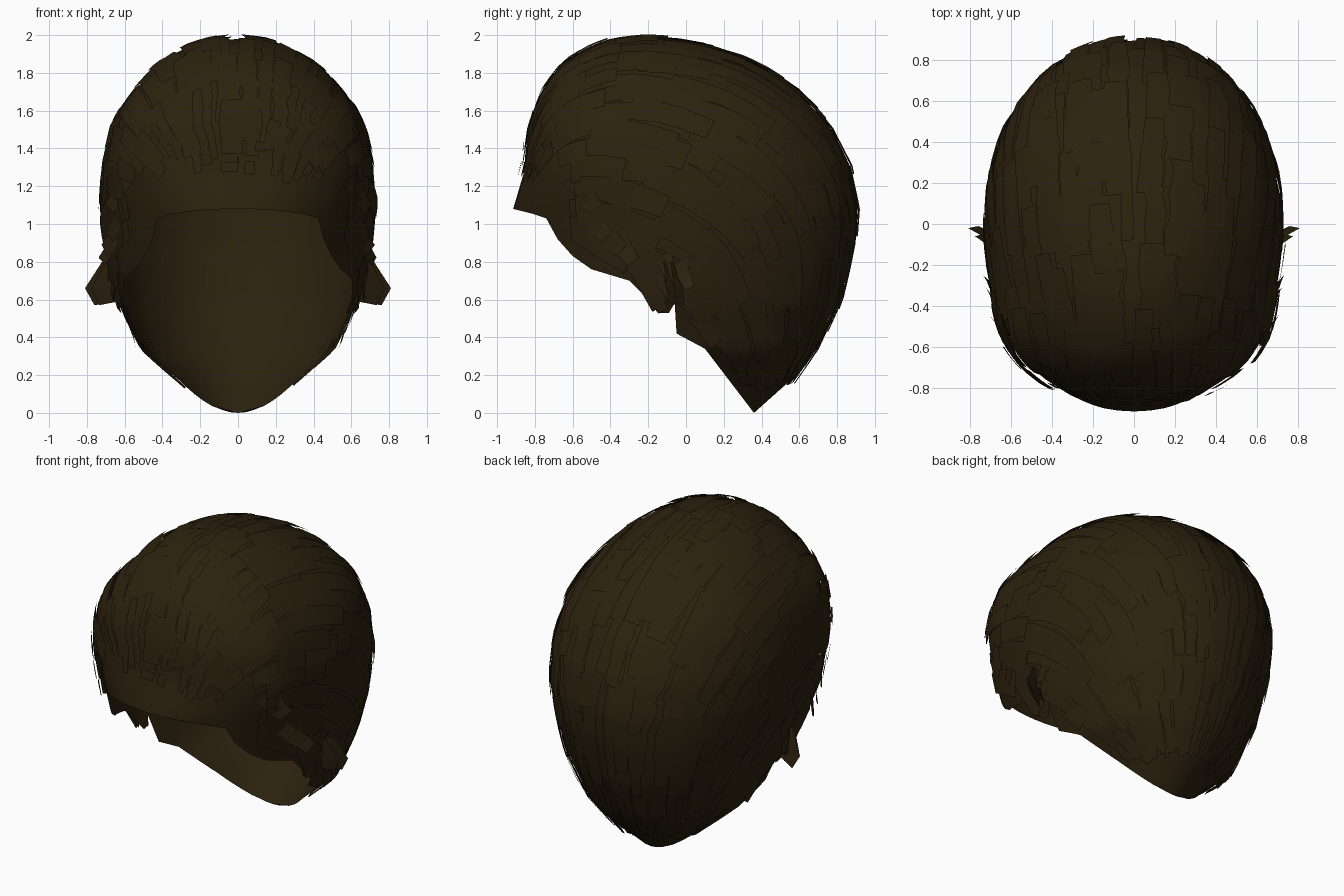
import bpy, bmesh, math, random
from mathutils import Vector

if "Cube" in bpy.data.objects:
    bpy.data.objects.remove(bpy.data.objects["Cube"])

random.seed(7)
hair = bpy.data.materials.new("dark_brown_hair")
hair.diffuse_color = (0.025, 0.0155, 0.0045, 1)
hair.use_nodes = True
hair.node_tree.nodes["Principled BSDF"].inputs["Base Color"].default_value = hair.diffuse_color

# Head levels: height, front y, back y, half width, front roundness
LEVELS = [(0.00, -.30, .36, .20, 2), (0.17, -.50, .55, .33, 2), (0.35, -.60, .68, .51, 2),
          (0.60, -.80, .80, .62, 2), (0.75, -.86, .84, .66, 2), (0.90, -.89, .875, .69, 2),
          (1.08, -.915, .895, .71, 2.1), (1.30, -.85, .855, .70, 2.7), (1.50, -.82, .76, .655, 2.8),
          (1.60, -.79, .68, .61, 2.7), (1.70, -.75, .58, .54, 2.5), (1.80, -.68, .44, .45, 2.3),
          (1.87, -.60, .31, .36, 2.1), (1.93, -.49, .13, .25, 2), (1.965, -.38, -.04, .14, 2),
          (1.98, -.23, -.19, .02, 2)]
# Lower rim in the side plane: nape, behind the ear, sideburn, temple, hairline
RIM = [(.36, 0), (.23, .17), (.10, .34), (-.05, .42), (-.06, .58), (-.09, .53), (-.15, .53),
       (-.20, .60), (-.30, .70), (-.50, .76), (-.60, .83), (-.68, .92), (-.74, 1.03),
       (-.80, 1.05), (-.86, 1.07), (-.90, 1.08), (-.915, 1.08)]
# Smoothed rim that the lowest locks follow, front to back
LOW = [(-.84, 1.09), (-.62, .93), (-.40, .79), (-.20, .68), (-.02, .52), (.12, .38), (.36, .06)]
EAR = Vector((0.0, 0.85))


def half_width(y, z):
    """Half width of the head at a point of the side plane."""
    z = min(max(z, 0), 1.98)
    for lo, hi in zip(LEVELS, LEVELS[1:]):
        if z <= hi[0]:
            k = (z - lo[0]) / (hi[0] - lo[0])
            f, b, w, n = (p + (q - p) * k for p, q in zip(lo[1:], hi[1:]))
            break
    d = (y - (f + b) / 2) / ((b - f) / 2)
    if d > 0:
        n = 2.1
    return w * max(0, 1 - abs(d) ** n) ** (1 / n)


def resample(points, spacing):
    out = []
    for p, q in zip(points, points[1:]):
        steps = max(1, round((q - p).length / spacing))
        out += [p.lerp(q, i / steps) for i in range(steps)]
    return out + [points[-1]]


class Track:
    """Polyline that can be sampled by a fraction of its length."""
    def __init__(self, points):
        self.p = points
        self.l = [0.0]
        for a, b in zip(points, points[1:]):
            self.l.append(self.l[-1] + (b - a).length)

    def at(self, k):
        u = min(max(k, 0), 1) * self.l[-1]
        for i in range(len(self.p) - 1):
            if u <= self.l[i + 1] + 1e-9:
                f = (u - self.l[i]) / max(1e-6, self.l[i + 1] - self.l[i])
                return self.p[i].lerp(self.p[i + 1], f)
        return self.p[-1]


front = [Vector((l[1], l[0])) for l in LEVELS if l[0] >= 1.08]
back = [Vector((l[2], l[0])) for l in reversed(LEVELS)]
top = Track(front + back)
low = Track([Vector(p) for p in LOW])
outline = resample(front + back + [Vector(p) for p in RIM[1:]], .04)


def on_head(p, side=1, lift=0.0):
    v = Vector((side * half_width(p.x, p.y), p.x, p.y))
    return v + (v - Vector((0, 0, .9))).normalized() * lift


def lock_point(k, t, lift):
    """k runs from hairline to nape, t from the rim (0) to the middle (1) and across it."""
    side = 1
    if t > 1:
        t, side = 2 - t, -1
    a, b = low.at(k), top.at(k)
    return on_head(a.lerp(b, math.sin(t * math.pi / 2)), side, lift)


def finish(bm, name):
    mesh = bpy.data.meshes.new(name)
    bm.to_mesh(mesh)
    bm.free()
    mesh.materials.append(hair)
    ob = bpy.data.objects.new(name, mesh)
    bpy.context.collection.objects.link(ob)
    bpy.ops.object.select_all(action='DESELECT')
    ob.select_set(True)
    bpy.context.view_layer.objects.active = ob
    bpy.ops.object.shade_smooth_by_angle(angle=math.radians(40))
    return ob


def add_sheet(bm, rows):
    """Grid of quads, turned so that it faces away from the head centre."""
    verts = [[bm.verts.new(p) for p in row] for row in rows]
    for r, s in zip(verts, verts[1:]):
        for i in range(len(r) - 1):
            f = bm.faces.new((r[i], r[i + 1], s[i + 1], s[i]))
            f.normal_update()
            if f.normal.dot(f.calc_center_median() - Vector((0, 0, .9))) < 0:
                f.normal_flip()


# Smooth scalp shell, one half mirrored
bm = bmesh.new()
add_sheet(bm, [[on_head(EAR + (q - EAR) * math.sin(i / 16 * math.pi / 2)) for q in outline]
               for i in range(17)])
bmesh.ops.remove_doubles(bm, verts=bm.verts, dist=0.0005)
scalp = finish(bm, "scalp_shell")
mirror = scalp.modifiers.new("mirror", 'MIRROR')
mirror.use_clip = True
mirror.merge_threshold = 0.002

# Overlapping flat locks, swept from the hairline back and down to the nape
bm = bmesh.new()
ROWS = 14
for side in (1, -1):
    for row in range(ROWS):
        t0 = 0.04 + 0.96 * row / ROWS
        step = 0.075 / (.55 + .45 * t0)
        k0 = random.uniform(-step, 0)
        while k0 < 1:
            t = t0 + random.uniform(-.01, .03)
            width = random.uniform(.07, .105)
            length = step * random.uniform(1.1, 1.8)
            lift = random.uniform(.006, .022)
            skew = random.uniform(-.02, .02)
            hem = 1.27 + random.uniform(-.06, .12)
            sheet = []
            for i in range(9):
                f = i / 8
                k = k0 + length * f
                if not 0 <= k <= 1:
                    continue
                half = width / 2 * (1 - .2 * f)
                mid = min(max(t + skew * f, half), 1.03 - half)
                line = [lock_point(k, mid + half * j, lift + .012 * f) for j in (-1, 0, 1)]
                c = line[1]
                # The forehead and the nape tip stay bare
                if (c.y < -.62 and c.z < hem) or c.z < .13:
                    if len(sheet) > 1:
                        break
                    sheet = []
                    continue
                # Fuller locks over the temples
                puff = .03 * max(0, min(1, (-c.y - .3) * 4)) * max(0, min(1, (c.x - .35) * 6))
                sheet.append([Vector(((p.x + puff) * side, p.y, p.z)) for p in line])
            if len(sheet) > 1:
                add_sheet(bm, sheet)
            k0 += step * random.uniform(.85, 1.15)
finish(bm, "hair_locks")

# Loose tufts around the ears: root (y, z), tip (y, z), flare, width
TUFTS = [((-.12, .84), (-.05, .64), .06, .09), ((-.16, .78), (-.07, .60), .04, .08),
         ((-.04, .80), (.02, .66), .07, .08), ((-.38, .94), (-.28, .80), .07, .11),
         ((-.46, .98), (-.34, .86), .06, .12), ((-.30, .84), (-.15, .55), .02, .09),
         ((-.24, .74), (-.12, .54), .03, .08), ((-.56, 1.10), (-.42, .93), .05, .12),
         ((-.60, 1.25), (-.48, 1.08), .05, .12), ((.18, .42), (.30, .24), .02, .10),
         ((.06, .52), (.16, .36), .02, .10), ((.30, .32), (.42, .13), .02, .10)]
bm = bmesh.new()
for side in (1, -1):
    for root, tip, flare, width in TUFTS:
        a, b = Vector(root), Vector(tip)
        across = Vector((a.y - b.y, b.x - a.x)).normalized() * width / 2
        sheet = []
        for i in range(5):
            k = i / 4
            line = []
            for j in (-1, 0, 1):
                p = a.lerp(b, k) + across * j * (1 - .3 * k)
                x = half_width(p.x, p.y) + .01 + flare * k ** 1.5 + random.uniform(0, .012)
                line.append(Vector((side * x, p.x, p.y)))
            sheet.append(line)
        add_sheet(bm, sheet)
    # Broad flaps standing out sideways at the ear
    for dy, s in ((0, 1), (-.04, .8)):
        flap = [[(.64, -.10, .80), (.72, -.07, .80)], [(.65, -.08, .68), (.81, -.02, .66)],
                [(.63, -.07, .59), (.76, -.01, .57)]]
        add_sheet(bm, [[Vector((side * (.64 + (x - .64) * s), y + dy, z)) for x, y, z in r]
                       for r in flap])
finish(bm, "ear_tufts")
